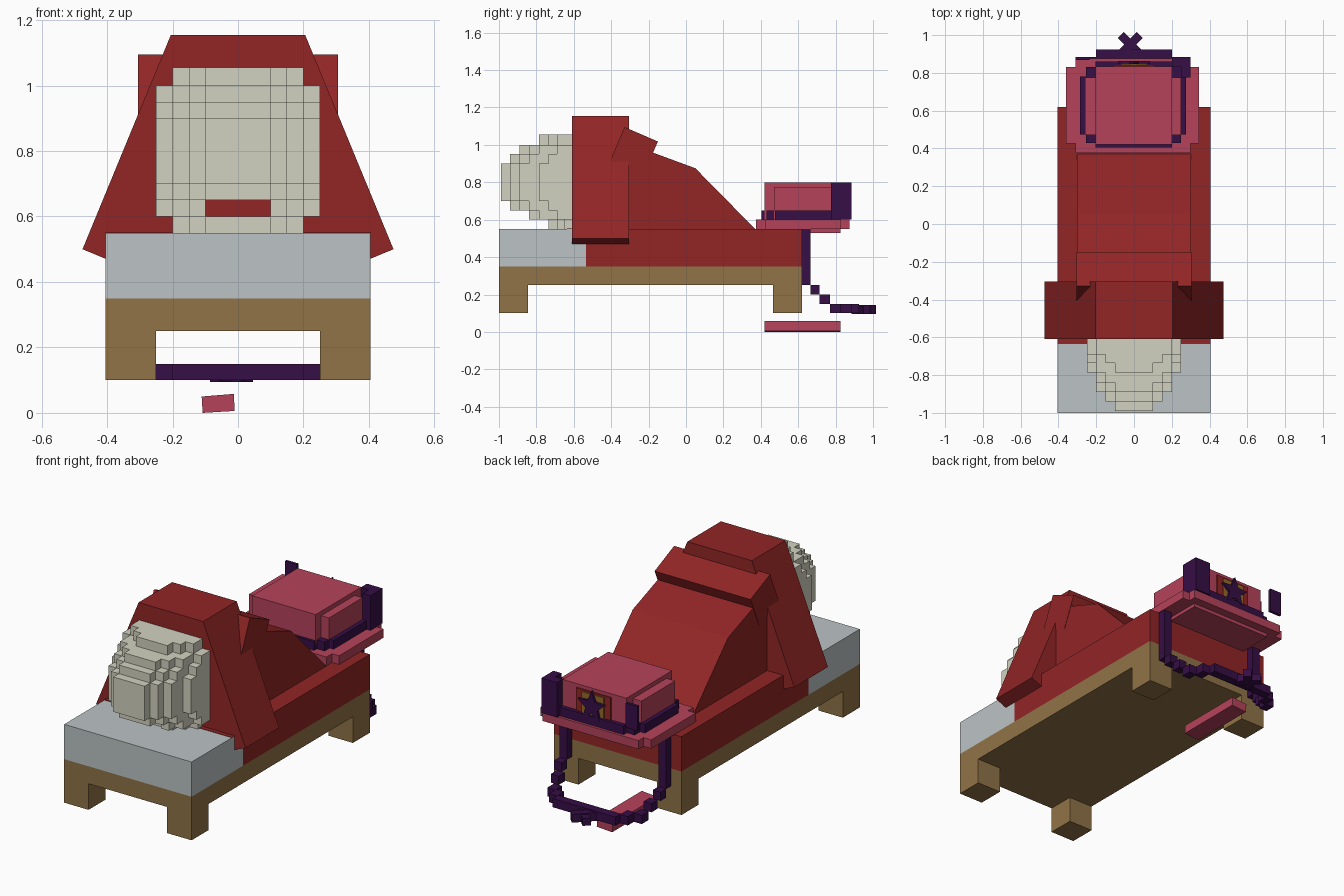
import bpy, bmesh, math
from mathutils import Vector

old = bpy.data.objects.get("Cube")
if old:
    bpy.data.objects.remove(old, do_unlink=True)


def material(name, rgb):
    lin = [((c / 255 + 0.055) / 1.055) ** 2.4 if c > 10 else c / 255 / 12.92 for c in rgb]
    m = bpy.data.materials.new(name)
    m.use_nodes = True
    m.diffuse_color = (*lin, 1)
    m.node_tree.nodes["Principled BSDF"].inputs["Base Color"].default_value = (*lin, 1)
    return m


RED = material("blanket red", (146, 37, 38))
GREY = material("sheet grey", (188, 196, 197))
BEIGE = material("pale beige", (210, 210, 193))
BROWN = material("wood brown", (144, 115, 70))
PINK = material("cap pink", (182, 66, 91))
PURPLE = material("dark purple", (54, 14, 70))
GOLD = material("badge gold", (150, 105, 40))


def finish(name, bm, mat):
    bmesh.ops.recalc_face_normals(bm, faces=bm.faces)
    me = bpy.data.meshes.new(name)
    bm.to_mesh(me)
    bm.free()
    me.materials.append(mat)
    ob = bpy.data.objects.new(name, me)
    bpy.context.collection.objects.link(ob)
    return ob


def boxes(name, mat, *parts):
    """One object from boxes given as (x0, x1, y0, y1, z0, z1)."""
    bm = bmesh.new()
    for x0, x1, y0, y1, z0, z1 in parts:
        for v in bmesh.ops.create_cube(bm, size=1)["verts"]:
            v.co = Vector((x1 if v.co.x > 0 else x0,
                           y1 if v.co.y > 0 else y0,
                           z1 if v.co.z > 0 else z0))
    return finish(name, bm, mat)


def prism(name, mat, pts, axis, a, b):
    """Extrude a 2D outline along axis x (yz outline), y (xz) or z (xy)."""
    def place(p, d):
        return {"x": (d, p[0], p[1]), "y": (p[0], d, p[1]), "z": (p[0], p[1], d)}[axis]
    bm = bmesh.new()
    face = bm.faces.new([bm.verts.new(place(p, a)) for p in pts])
    ext = bmesh.ops.extrude_face_region(bm, geom=[face])
    shift = Vector(place((0, 0), b - a))
    for g in ext["geom"]:
        if isinstance(g, bmesh.types.BMVert):
            g.co += shift
    return finish(name, bm, mat)


# Bed frame, legs, sheet and blanket
W = 0.405
boxes("bed_frame", BROWN, (-W, W, -1, 0.62, 0.25, 0.35))
for side, x0 in (("right", -W), ("left", W - 0.155)):
    for end, y0 in (("front", -1), ("back", 0.465)):
        boxes(f"{end}_{side}_leg", BROWN, (x0, x0 + 0.155, y0, y0 + 0.155, 0.1, 0.25))
boxes("mattress", GREY, (-W, W, -1, -0.535, 0.35, 0.55))
boxes("blanket", RED, (-W, W, -0.535, 0.62, 0.35, 0.55))
boxes("blanket_fold", RED, (-W, W, -0.635, -0.535, 0.545, 0.552))

# Red covered body: hood with sloping sides, tilted shoulders, sloping back
prism("hood", RED, [(-0.205, 1.155), (0.205, 1.155), (0.475, 0.5), (0.405, 0.471),
                    (0.28, 0.42), (-0.28, 0.42), (-0.405, 0.471), (-0.475, 0.5)],
      "y", -0.61, -0.305)
prism("shoulders", RED, [(-0.328, 1.095), (-0.15, 1.018), (-0.23, 0.838), (-0.406, 0.915)],
      "x", -0.305, 0.305)
prism("body", RED, [(-0.31, 0.54), (-0.31, 1.01), (-0.175, 0.958), (0.05, 0.875),
                    (0.37, 0.55), (0.37, 0.54)], "x", -0.303, 0.303)

# Stepped block head: each layer is (bottom, top, [(half width, front y)...])
layers = [
    (0.55, 0.60, [(0.10, -0.735), (0.15, -0.69), (0.20, -0.65)]),
    (0.65, 0.70, [(0.10, -0.94), (0.15, -0.89), (0.20, -0.84), (0.25, -0.735)]),
    (0.70, 0.90, [(0.10, -0.99), (0.15, -0.94), (0.20, -0.89), (0.25, -0.785)]),
    (0.90, 0.95, [(0.10, -0.94), (0.15, -0.89), (0.20, -0.84), (0.25, -0.735)]),
    (0.95, 1.00, [(0.10, -0.89), (0.15, -0.84), (0.20, -0.785), (0.25, -0.69)]),
    (1.00, 1.055, [(0.10, -0.785), (0.15, -0.735), (0.20, -0.69)]),
]
head = [(-w, w, y, -0.6, z0, z1) for z0, z1, steps in layers for w, y in steps]
# The layer with the open mouth
for s in (-1, 1):
    for a, b, y in ((0.10, 0.15, -0.84), (0.15, 0.20, -0.785), (0.20, 0.25, -0.69)):
        head.append((min(s * a, s * b), max(s * a, s * b), y, -0.6, 0.6, 0.65))
boxes("head", BEIGE, *head)

# Cap: brim, crown and band
boxes("cap_brim", PINK, (-0.36, 0.345, 0.425, 0.83, 0.55, 0.6),
      (-0.31, 0.30, 0.375, 0.875, 0.55, 0.6), (-0.26, 0.26, 0.42, 0.825, 0.53, 0.55))
boxes("cap_crown", PINK, (-0.205, 0.2, 0.42, 0.835, 0.6, 0.8),
      (-0.26, 0.25, 0.47, 0.775, 0.6, 0.775))
boxes("cap_band", PURPLE, (-0.285, 0.275, 0.475, 0.78, 0.6, 0.65),
      (-0.255, 0.25, 0.43, 0.83, 0.6, 0.65), (-0.205, 0.2, 0.405, 0.86, 0.6, 0.65))
boxes("cap_post", PURPLE, (0.2, 0.3, 0.83, 0.885, 0.6, 0.8), (0.25, 0.3, 0.775, 0.83, 0.6, 0.8))
boxes("cap_tab", PURPLE, (-0.31, -0.235, 0.868, 0.885, 0.66, 0.8))

# Badge on the back of the cap
boxes("badge_red", RED, (-0.11, 0.11, 0.834, 0.842, 0.64, 0.78))
boxes("badge_gold", GOLD, (-0.07, 0.07, 0.841, 0.848, 0.63, 0.77))
star = []
for i in range(10):
    r = 0.09 if i % 2 == 0 else 0.04
    a = math.pi / 2 + i * math.pi / 5
    star.append((r * math.cos(a), 0.705 + r * math.sin(a)))
prism("badge_star", PURPLE, star, "y", 0.847, 0.862)

# Hanging chin strap that steps back to a bar and a crossed bow
for side, s in (("left", 1), ("right", -1)):
    parts = []
    for a, b, y0, y1, z0, z1 in ((0.29, 0.34, 0.62, 0.665, 0.25, 0.55),
                                 (0.29, 0.34, 0.665, 0.715, 0.2, 0.25),
                                 (0.27, 0.32, 0.715, 0.77, 0.15, 0.2),
                                 (0.25, 0.3, 0.77, 0.83, 0.1, 0.15),
                                 (0.2, 0.25, 0.82, 0.885, 0.1, 0.15)):
        parts.append((min(s * a, s * b), max(s * a, s * b), y0, y1, z0, z1))
    boxes(f"{side}_strap", PURPLE, *parts)
boxes("strap_bar", PURPLE, (-0.2, 0.2, 0.875, 0.925, 0.1, 0.15))
for n, s in (("left", 1), ("right", -1)):
    c = Vector((-0.02, 0.95))
    d, e = Vector((s, 1)) * 0.05, Vector((1, -s)) * 0.016
    prism(f"{n}_bow", PURPLE, [c + d + e, c + d - e, c - d - e, c - d + e], "z",
          0.095, 0.14 + 0.003 * s)

# Loose strip lying on the ground
prism("floor_strip", PINK, [(-0.108, 0), (-0.01, 0.006), (-0.013, 0.058), (-0.111, 0.05)],
      "y", 0.42, 0.825)
